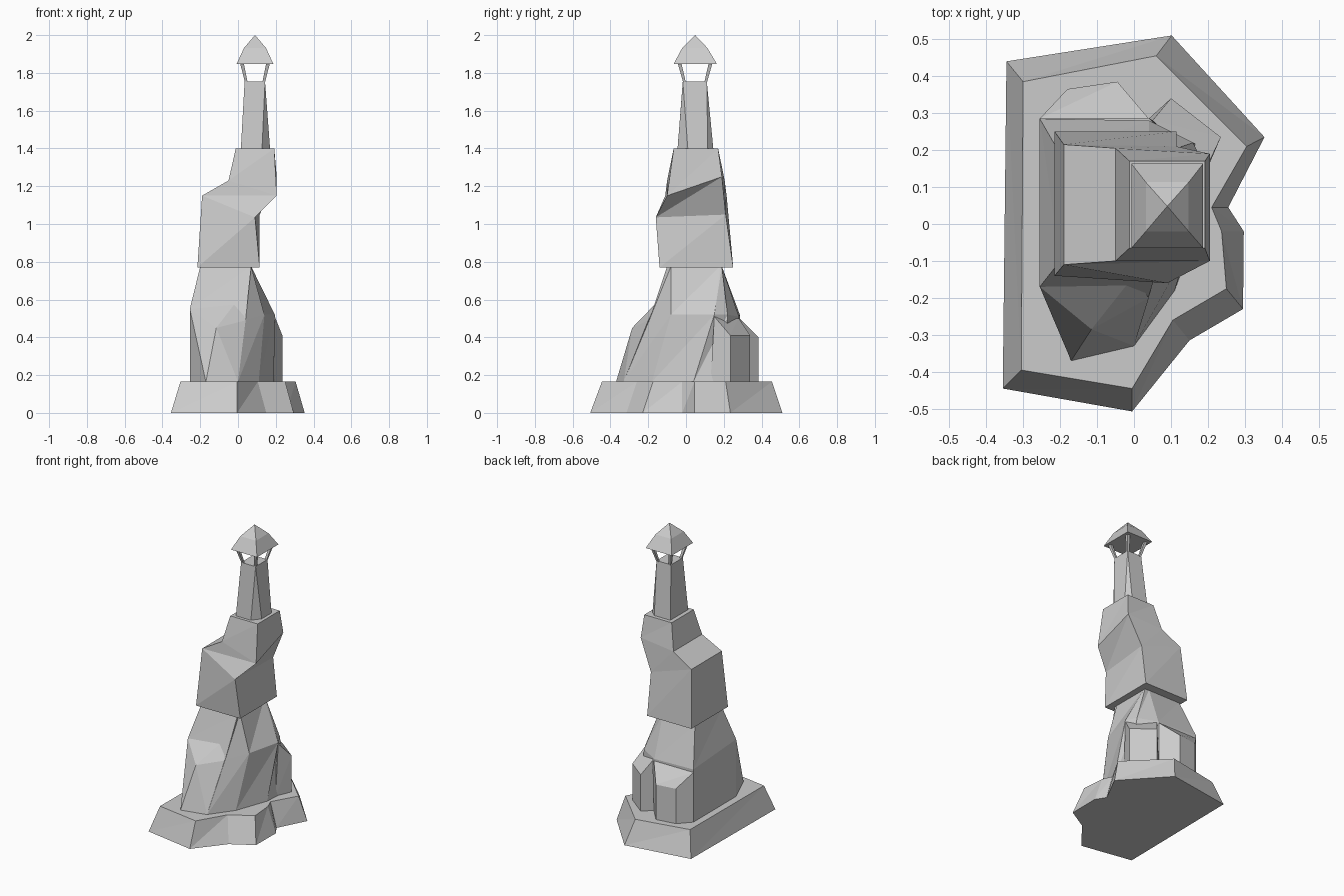
import bpy, bmesh
from mathutils import Vector

cube = bpy.data.objects.get("Cube")
if cube:
    bpy.data.objects.remove(cube, do_unlink=True)

# One plain stone colour
stone = bpy.data.materials.new("grey_stone")
stone.use_nodes = True
GREY = (0.6, 0.6, 0.6, 1)
stone.diffuse_color = GREY
stone.node_tree.nodes["Principled BSDF"].inputs["Base Color"].default_value = GREY


def finish(name, bm):
    bmesh.ops.recalc_face_normals(bm, faces=bm.faces)
    mesh = bpy.data.meshes.new(name)
    bm.to_mesh(mesh)
    bm.free()
    mesh.materials.append(stone)
    obj = bpy.data.objects.new(name, mesh)
    bpy.context.collection.objects.link(obj)
    return obj


def loft(name, *rings):
    """Faceted skin through rings of equal length, capped at both ends."""
    bm = bmesh.new()
    loops = [[bm.verts.new(p) for p in ring] for ring in rings]
    for a, b in zip(loops, loops[1:]):
        for i in range(len(a)):
            j = (i + 1) % len(a)
            bm.faces.new((a[i], a[j], b[j]))
            bm.faces.new((a[i], b[j], b[i]))
    bm.faces.new(loops[0][::-1])
    bm.faces.new(loops[-1])
    bmesh.ops.remove_doubles(bm, verts=bm.verts, dist=0.0005)
    bmesh.ops.dissolve_degenerate(bm, edges=bm.edges, dist=0.0005)
    return finish(name, bm)


def boulder(name, points):
    """Convex rock around a few corner points."""
    bm = bmesh.new()
    for p in points:
        bm.verts.new(p)
    res = bmesh.ops.convex_hull(bm, input=bm.verts)
    loose = [g for g in res["geom_interior"] if isinstance(g, bmesh.types.BMVert)]
    bmesh.ops.delete(bm, geom=loose, context="VERTS")
    return finish(name, bm)


def level(z, *xy):
    return [(x, y, z) for x, y in xy]


def rect(x0, x1, y0, y1, z):
    return level(z, (x0, y0), (x1, y0), (x1, y1), (x0, y1))


# Island base with sloping sides
LEDGE = 0.165
loft("island_base",
     level(0, (-.355, -.445), (-.005, -.507), (.15, -.315), (.295, -.23), (.297, -.02),
           (.255, .045), (.353, .235), (.102, .51), (-.345, .44)),
     level(LEDGE, (-.305, -.395), (-.005, -.445), (.105, -.26), (.25, -.175), (.237, -.02),
           (.21, .045), (.305, .21), (.06, .455), (-.30, .385)))

# Lower rock column
loft("lower_rock",
     level(LEDGE, (-.255, -.17), (0, -.33), (.11, -.18), (.19, .04), (.2, .2),
           (.04, .28), (-.255, .285)),
     [(-.255, -.17, .55), (.04, -.195, .49), (.14, -.08, .52), (.195, .15, .52),
      (.16, .22, .52), (.04, .28, .51), (-.255, .285, .52)],
     level(.775, (-.2, -.1), (.07, -.1), (.07, -.08), (.07, .18), (.07, .19),
           (.04, .19), (-.2, .19)))

# Boulders leaning on the column
boulder("front_boulder", level(LEDGE, (-.255, -.17), (-.17, -.37), (0, -.33)) +
        [(-.255, -.17, .55), (-.115, -.285, .45), (.04, -.2, .49), (0, -.14, .6)])
BACK_LEFT = ((-.18, .365), (-.045, .385))
boulder("back_boulder_a", level(LEDGE, (-.255, .285), (.04, .285), *BACK_LEFT) +
        level(.4, *BACK_LEFT) + [(-.255, .285, .5), (.04, .285, .5)])
BACK_RIGHT = ((.235, .235), (.10, .34))
boulder("back_boulder_b", level(LEDGE, (.19, .13), (.04, .285), *BACK_RIGHT) +
        level(.41, *BACK_RIGHT) + [(.195, .15, .51), (.05, .28, .5)])

# Twisted upper rock with an overhang
loft("upper_rock",
     rect(-.215, .115, -.14, .25, .77),
     [(-.19, -.11, 1.15), (.09, -.16, 1.035), (.115, .21, 1.05), (-.19, .215, 1.15)],
     [(-.05, -.1, 1.23), (.205, -.1, 1.15), (.205, .19, 1.25), (-.05, .205, 1.23)],
     rect(-.012, .192, -.065, .17, 1.4))

# Tapering tower, chamfered at the foot on one side
loft("tower",
     level(1.395, (.015, -.045), (.127, -.045), (.17, .01), (.17, .115), (.135, .145), (.015, .145)),
     level(1.755, (.035, -.017), (.143, -.017), (.143, -.0165), (.143, .11), (.1425, .11), (.035, .11)))

# Flaring lantern posts
CENTRE = Vector((.09, .048, 0))
for sx, side in ((-1, "right"), (1, "left")):
    for sy, end in ((-1, "front"), (1, "back")):
        def post_ring(hx, hy, t, z):
            x, y = CENTRE.x + sx * hx, CENTRE.y + sy * hy
            return rect(*sorted((x, x - sx * t)), *sorted((y, y - sy * t)), z)
        loft(f"{end}_{side}_post", post_ring(.053, .063, .014, 1.75),
             post_ring(.08, .093, .02, 1.855))

# Pointed roof in two slopes
loft("roof",
     rect(-.007, .187, -.065, .163, 1.848),
     rect(.032, .148, -.02, .113, 1.932),
     rect(.0895, .0905, .0475, .0485, 2))
